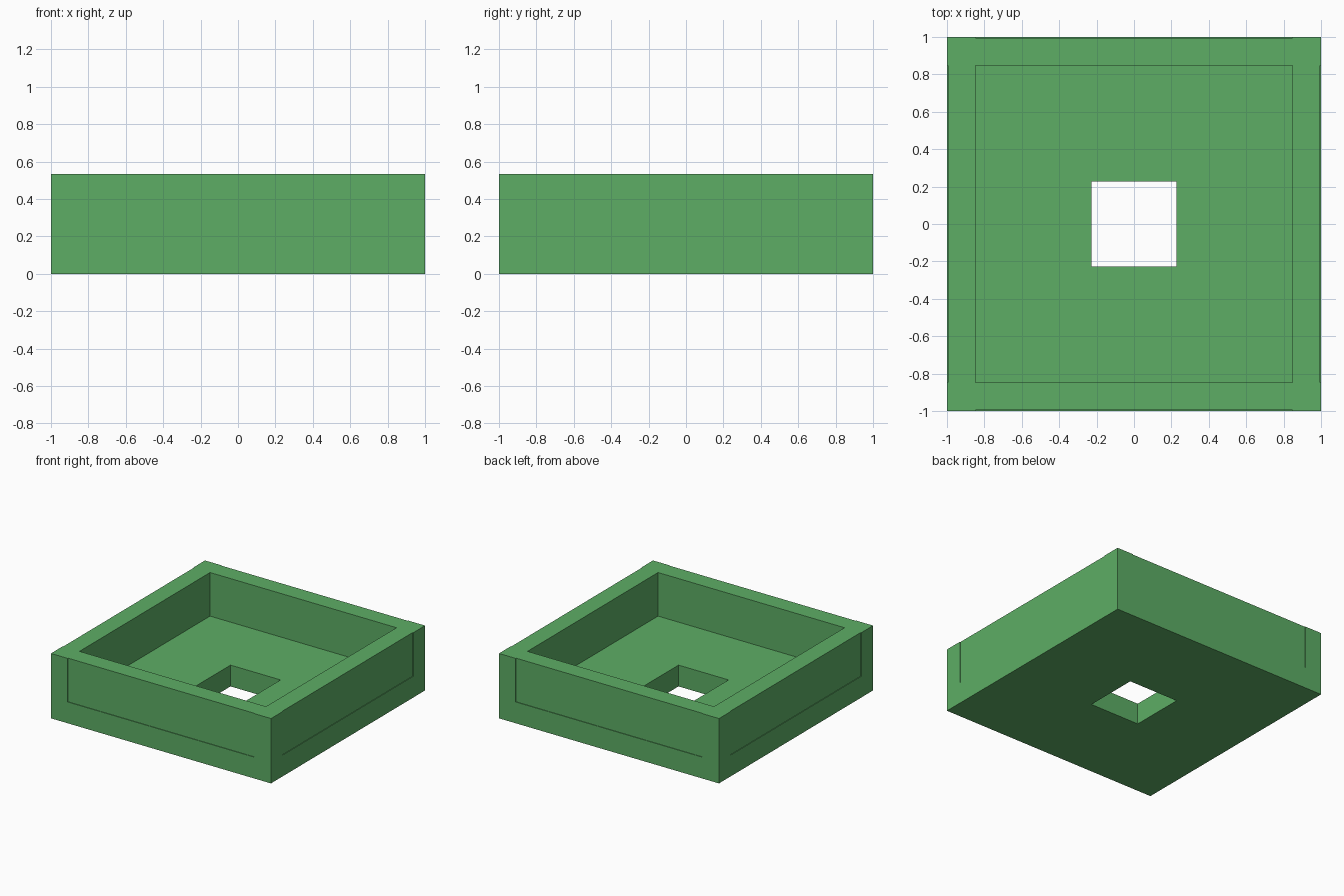
import bpy, bmesh
from math import pi
from mathutils import Matrix

cube = bpy.data.objects.get("Cube")
if cube:
    bpy.data.objects.remove(cube, do_unlink=True)

HEIGHT = 0.533     # overall height
FLOOR = 0.175      # thickness of the bottom plate
INNER = 0.8475     # half width of the open inside
HOLE = 0.2275      # half width of the centre hole
PANEL = 0.995      # outer face of the slightly recessed wall panels

green = bpy.data.materials.new("green")
green.use_nodes = True
colour = (0.11, 0.42, 0.13, 1)
green.diffuse_color = colour
green.node_tree.nodes["Principled BSDF"].inputs["Base Color"].default_value = colour


def four_sided(name, outlines, z, thickness):
    """Repeat flat outlines around the centre and thicken them upwards."""
    bm = bmesh.new()
    for turn in range(4):
        spin = Matrix.Rotation(turn * pi / 2, 3, 'Z')
        for outline in outlines:
            bm.faces.new([bm.verts.new(spin @ Matrix.Identity(3) @ v)
                          for v in ((Matrix.Translation((x, y, z))).translation
                                    for x, y in outline)])
    bmesh.ops.remove_doubles(bm, verts=bm.verts[:], dist=0.0005)
    for face in bm.faces:
        face.normal_update()
        if face.normal.z < 0:
            face.normal_flip()
    mesh = bpy.data.meshes.new(name)
    bm.to_mesh(mesh)
    bm.free()
    mesh.materials.append(green)
    obj = bpy.data.objects.new(name, mesh)
    bpy.context.collection.objects.link(obj)
    solid = obj.modifiers.new("thickness", 'SOLIDIFY')
    solid.thickness = thickness
    solid.offset = 1
    return obj


# Bottom plate with the square hole
four_sided("bottom_plate",
           [[(HOLE, -HOLE), (1, -1), (1, 1), (HOLE, HOLE)]],
           0, FLOOR)

# Raised rim: corner posts joined by recessed wall panels
corner_post = [(INNER, INNER), (PANEL, INNER), (1, INNER),
               (1, 1), (INNER, 1), (INNER, PANEL)]
wall_panel = [(INNER, -INNER), (PANEL, -INNER), (PANEL, INNER), (INNER, INNER)]
four_sided("rim", [corner_post, wall_panel], FLOOR, HEIGHT - FLOOR)
